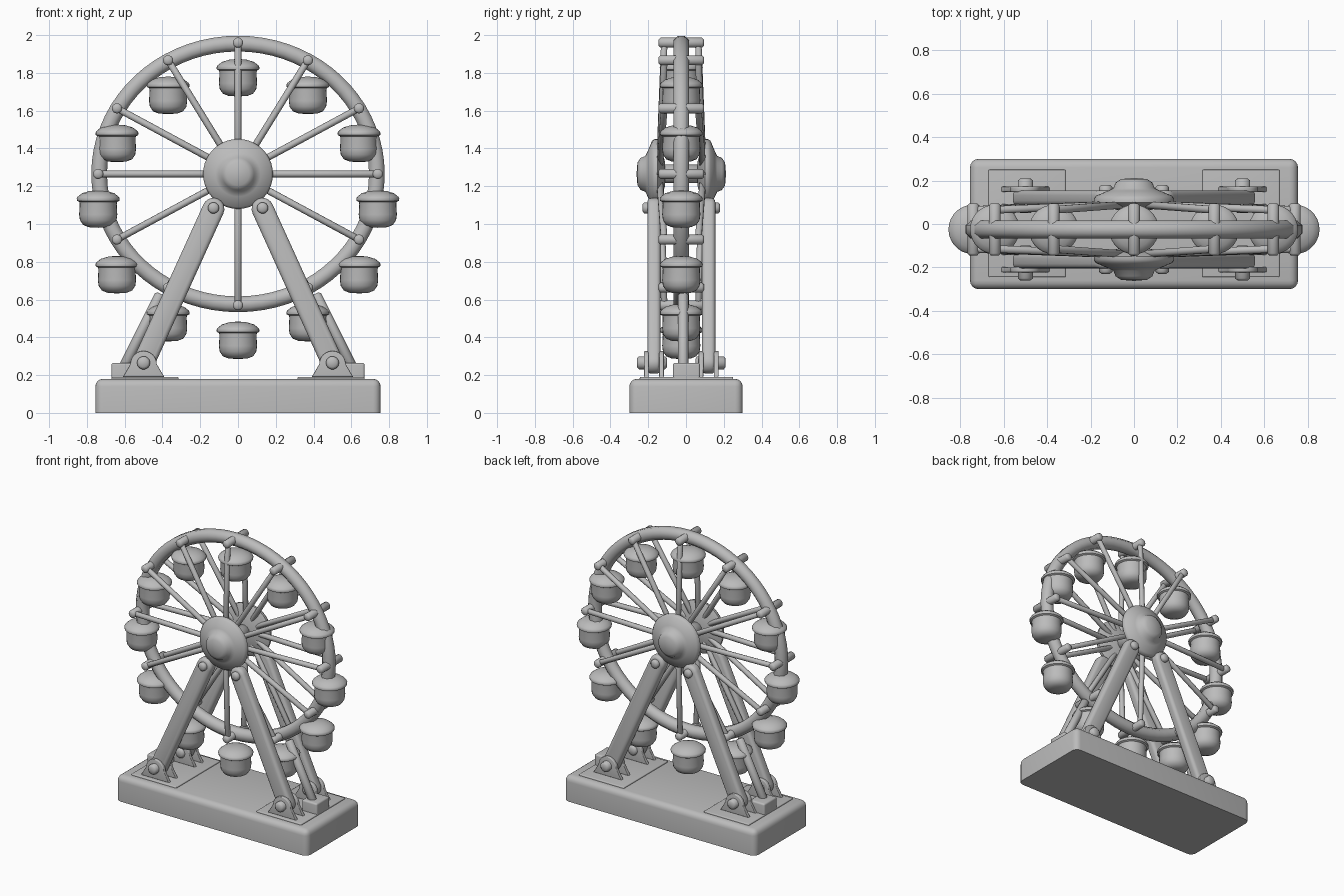
import bpy, bmesh, math
from mathutils import Vector, Matrix

if "Cube" in bpy.data.objects:
    bpy.data.objects.remove(bpy.data.objects["Cube"])

MID = -0.025          # y of the wheel plane
HUB = Vector((0, MID, 1.265))

grey = bpy.data.materials.new("plain grey")
grey.diffuse_color = (0.5, 0.5, 0.5, 1)
grey.use_nodes = True
grey.node_tree.nodes["Principled BSDF"].inputs["Base Color"].default_value = grey.diffuse_color


def finish(bm, name, angle=35):
    bmesh.ops.recalc_face_normals(bm, faces=bm.faces)
    me = bpy.data.meshes.new(name)
    bm.to_mesh(me)
    bm.free()
    me.materials.append(grey)
    ob = bpy.data.objects.new(name, me)
    bpy.context.collection.objects.link(ob)
    bpy.ops.object.select_all(action='DESELECT')
    ob.select_set(True)
    bpy.context.view_layer.objects.active = ob
    bpy.ops.object.shade_smooth_by_angle(angle=math.radians(angle))
    return ob


def lathe(name, profile, centre, axis=(0, 0, 1), n=32, angle=35):
    """Revolve (radius, height) points around an axis through centre."""
    bm = bmesh.new()
    vs = [bm.verts.new((r, 0, h)) for r, h in profile]
    edges = [bm.edges.new(p) for p in zip(vs, vs[1:])]
    bmesh.ops.spin(bm, geom=vs + edges, cent=(0, 0, 0), axis=(0, 0, 1),
                   angle=math.tau, steps=n, use_duplicate=False)
    bmesh.ops.remove_doubles(bm, verts=bm.verts, dist=1e-5)
    rot = Vector((0, 0, 1)).rotation_difference(Vector(axis)).to_matrix().to_4x4()
    bmesh.ops.transform(bm, matrix=Matrix.Translation(centre) @ rot, verts=bm.verts)
    return finish(bm, name, angle)


def rod(name, a, b, r, tip=0.01, n=14):
    """Round bar with softened ends between two points."""
    a, b = Vector(a), Vector(b)
    h = (b - a).length
    prof = [(0, 0), (r * .65, 0), (r, tip), (r, h - tip), (r * .65, h), (0, h)]
    return lathe(name, prof, a, (b - a).normalized(), n, 60)


def box(name, lo, hi, bevel):
    bm = bmesh.new()
    bmesh.ops.create_cube(bm, size=1)
    lo, hi = Vector(lo), Vector(hi)
    for v in bm.verts:
        v.co = (lo + hi) / 2 + v.co * (hi - lo)
    # round everything except the bottom edges
    es = [e for e in bm.edges if max(v.co.z for v in e.verts) > lo.z + 1e-4]
    bmesh.ops.bevel(bm, geom=es, offset=bevel, segments=4, profile=.5, affect='EDGES')
    return finish(bm, name)


def plate(name, outline, y, thick, bevel):
    """Extrude an (x, z) outline along y with softened rims."""
    bm = bmesh.new()
    f = bm.faces.new([bm.verts.new((x, y - thick / 2, z)) for x, z in outline])
    ext = bmesh.ops.extrude_face_region(bm, geom=[f])
    bmesh.ops.translate(bm, vec=(0, thick, 0),
                        verts=[g for g in ext['geom'] if isinstance(g, bmesh.types.BMVert)])
    rims = [e for e in bm.edges if abs(e.verts[0].co.y - e.verts[1].co.y) < 1e-5]
    bmesh.ops.bevel(bm, geom=rims, offset=bevel, segments=3, profile=.5, affect='EDGES')
    return finish(bm, name)


def stadium(a, b, r, n=10):
    """Outline of a bar with round ends."""
    t = math.atan2(b[1] - a[1], b[0] - a[0])
    pts = []
    for c, s in ((b, t - math.pi / 2), (a, t + math.pi / 2)):
        pts += [(c[0] + r * math.cos(s + math.pi * i / n),
                 c[1] + r * math.sin(s + math.pi * i / n)) for i in range(n + 1)]
    return pts


# base slab
box("base", (-.755, -.3, 0), (.755, .3, .18), .04)

# rim: octagonal section swept round the wheel
bm = bmesh.new()
N, M = 72, 8
ring = []
for i in range(N):
    t = math.tau * i / N
    row = []
    for j in range(M):
        p = math.tau * (j + .5) / M
        d = .045 * math.cos(p)
        row.append(bm.verts.new(((.735 + d) * math.cos(t), MID + .045 * math.sin(p),
                                 HUB.z + (.69 + d) * math.sin(t))))
    ring.append(row)
for i in range(N):
    for j in range(M):
        a, b = ring[i], ring[(i + 1) % N]
        bm.faces.new((a[j], b[j], b[(j + 1) % M], a[(j + 1) % M]))
finish(bm, "rim", 50)

# hub caps, facing front and back, with an axle between them
cap = [(0, .085), (.06, .085), (.165, .115), (.185, .125), (.185, .14), (.175, .155),
       (.12, .178), (.095, .19), (.085, .215), (.06, .232), (0, .237)]
for s, side in ((-1, "front"), (1, "back")):
    lathe("hub_cap_" + side, cap, HUB, (0, s, 0), 40, 45)
rod("axle", HUB + Vector((0, -.12, 0)), HUB + Vector((0, .12, 0)), .05)

# spokes, rim pins and gondolas at twelve stations
gondola = [(0, -.285), (.05, -.282), (.08, -.27), (.097, -.245), (.101, -.215), (.098, -.16),
           (.1, -.148), (.112, -.142), (.114, -.13), (.108, -.12), (.085, -.102),
           (.045, -.09), (0, -.086)]
for i in range(12):
    t = math.tau * i / 12
    tip = HUB + Vector((.74 * math.cos(t), 0, .695 * math.sin(t)))
    rod(f"rim_pin_{i}", tip + Vector((0, -.12, 0)), tip + Vector((0, .12, 0)), .027)
    lathe(f"gondola_{i}", gondola, tip, n=28, angle=50)
    for s, side in ((-1, "front"), (1, "back")):
        root = HUB + Vector((.06 * math.cos(t), s * .115, .06 * math.sin(t)))
        rod(f"spoke_{side}_{i}", root, tip + Vector((0, s * .09, 0)), .018, n=10)

for sx, lr in ((-1, "left"), (1, "right")):
    # foot plate on the base
    xs = sorted((sx * .315, sx * .67))
    box("foot_plate_" + lr, (xs[0], -.245, .175), (xs[1], .25, .19), .006)
    # centre strut and its block
    xs = sorted((sx * .55, sx * .67))
    box("strut_block_" + lr, (xs[0], -.07, .18), (xs[1], .075, .265), .012)
    rod("strut_" + lr, (sx * .615, MID + .01, .22), (sx * .41, MID + .01, .63), .028)
    for sy, fb in ((-1, "front"), (1, "back")):
        y = MID + sy * .145
        foot, top = (sx * .5, .265), (sx * .13, 1.08)
        # leg with round ends
        plate(f"leg_{fb}_{lr}", stadium(foot, top, .058), y, .07, .022)
        # half-round bracket on a wider heel
        arch = [(foot[0] + .07 * math.cos(math.pi * k / 12),
                 .258 + .07 * math.sin(math.pi * k / 12)) for k in range(13)]
        arch += [(foot[0] - .11, .19), (foot[0] + .11, .19)]
        for d in (-.04, .04):
            plate(f"bracket_{fb}_{lr}", arch, y + d, .025, .005)
        # pins through foot and top of the leg
        rod(f"foot_pin_{fb}_{lr}", (foot[0], y - sy * .07, .265),
            (foot[0], MID + sy * .235, .265), .035)
        rod(f"leg_pin_{fb}_{lr}", (top[0], y, 1.085), (top[0], MID + sy * .205, 1.085), .03)
